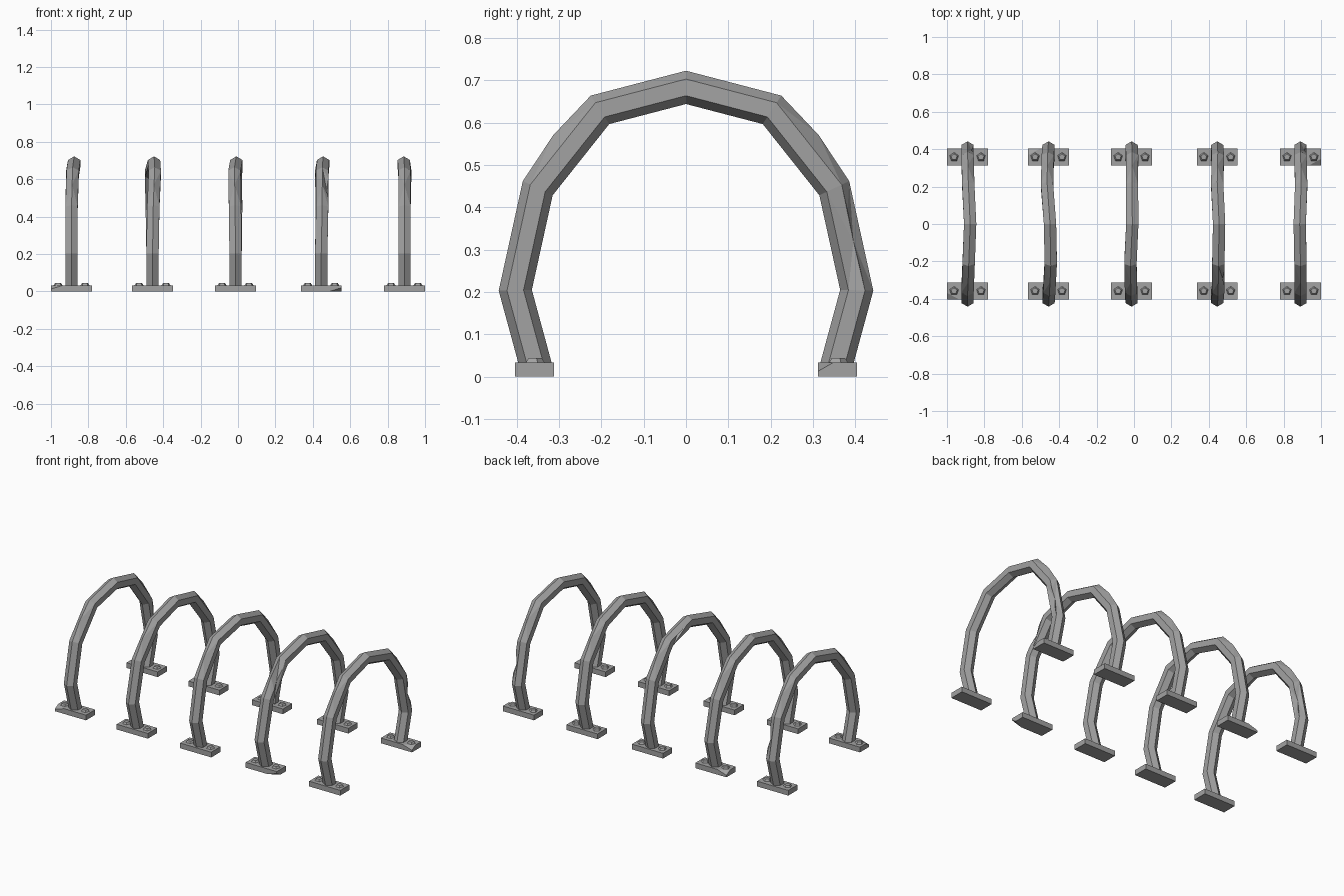
import bpy, bmesh
from math import cos, sin, pi
from mathutils import Vector

cube = bpy.data.objects.get("Cube")
if cube:
    bpy.data.objects.remove(cube)

GREY = (0.36, 0.36, 0.36, 1)
metal = bpy.data.materials.new("weathered_grey_metal")
metal.use_nodes = True
metal.diffuse_color = GREY
metal.node_tree.nodes["Principled BSDF"].inputs["Base Color"].default_value = GREY

CENTRES = [-0.89, -0.457, -0.013, 0.445, 0.89]
PLATE = Vector((0.218, 0.092, 0.033))
RADIUS = 0.038

# Half of the arch centreline as (y, z), foot to crown, then mirrored
HALF = [(-0.353, 0.02), (-0.403, 0.204), (-0.35, 0.445), (-0.203, 0.63)]
PATH = [Vector(p) for p in HALF + [(0, 0.683)] + [(-y, z) for y, z in reversed(HALF)]]

# Sideways bends of each arch along its path
BENDS = [
    [0, 0, 0, 0.006, 0.014, 0.004, 0, 0, 0],
    [0, 0, 0.004, 0.012, 0.008, -0.008, -0.004, 0, 0],
    [0, 0, -0.003, -0.006, 0.004, 0.002, 0.003, 0, 0],
    [0, 0, 0.005, 0.006, 0.01, 0, 0.003, 0, 0],
    [0, 0, 0, 0, -0.004, 0.004, 0, 0, 0],
]
# Dents per arch: (path segment, hexagon corner, sideways push)
DENTS = {0: [(6, 1, -0.012)], 2: [(4, 5, 0.02)], 3: [(2, 1, -0.01)], 4: [(6, 1, -0.014)]}


def finish(bm, name):
    bmesh.ops.recalc_face_normals(bm, faces=bm.faces)
    mesh = bpy.data.meshes.new(name)
    bm.to_mesh(mesh)
    bm.free()
    mesh.materials.append(metal)
    obj = bpy.data.objects.new(name, mesh)
    bpy.context.collection.objects.link(obj)


def shared_edge(a, b):
    return next(e for e in a.link_edges if e.other_vert(a) == b)


def push_edge(a, b, cuts, offset):
    """Split one edge evenly and move its middle vertex."""
    added = []
    for i in range(cuts):
        a = bmesh.utils.edge_split(shared_edge(a, b), a, 1 / (cuts + 1 - i))[1]
        added.append(a)
    added[cuts // 2].co += offset


def arch(index, x):
    bm = bmesh.new()
    rings = []
    last = len(PATH) - 1
    for i, p in enumerate(PATH):
        before = (p - PATH[max(i - 1, 0)]).normalized()
        after = (PATH[min(i + 1, last)] - p).normalized()
        tangent = (before + after).normalized()
        mitre = 1 / max(tangent.dot(after), tangent.dot(before))
        out = Vector((-tangent.y, tangent.x)) * mitre
        ring = []
        for k in range(6):
            r = RADIUS * cos(k * pi / 3)
            side = RADIUS * sin(k * pi / 3)
            ring.append(bm.verts.new((x + BENDS[index][i] + side, p.x + out.x * r, p.y + out.y * r)))
        rings.append(ring)
    for a, b in zip(rings, rings[1:]):
        for k in range(6):
            n = (k + 1) % 6
            bm.faces.new((a[k], a[n], b[n], b[k]))
    bm.faces.new(rings[0])
    bm.faces.new(rings[-1])
    # Swollen outer ridge at both shoulders
    for s, sign in ((2, -1), (5, 1)):
        push_edge(rings[s][0], rings[s + 1][0], 1, Vector((0, sign, 1)) * 0.008)
    for s, k, push in DENTS.get(index, []):
        push_edge(rings[s][k], rings[s + 1][k], 3, Vector((push, 0, -0.008)))
    bmesh.ops.triangulate(bm, faces=[f for f in bm.faces if len(f.verts) > 4])
    finish(bm, f"arch_{index + 1}")


# Chipped plate corners: (arch, end) -> signs of the corner in x, y, z
CHIPS = {(0, -1): (-1, -1, 1), (3, -1): (1, -1, -1), (4, 1): (1, -1, 1), (1, 1): (-1, 1, 1)}


def base_plate(index, x, end, label):
    bm = bmesh.new()
    bmesh.ops.create_cube(bm, size=1)
    bmesh.ops.scale(bm, vec=PLATE, verts=bm.verts)
    if (index, end) in CHIPS:
        sx, sy, sz = CHIPS[(index, end)]
        corner = Vector((sx * PLATE.x, sy * PLATE.y, sz * PLATE.z)) / 2
        normal = Vector((sx / 0.065, sy / 0.035, sz / 0.02))
        bmesh.ops.bisect_plane(bm, geom=bm.verts[:] + bm.edges[:] + bm.faces[:],
                               plane_co=corner - Vector((sx * 0.065, 0, 0)),
                               plane_no=normal.normalized(), clear_outer=True)
        bmesh.ops.holes_fill(bm, edges=[e for e in bm.edges if e.is_boundary], sides=0)
    bmesh.ops.translate(bm, vec=(x, end * 0.358, PLATE.z / 2), verts=bm.verts)
    finish(bm, f"{label}_base_plate_{index + 1}")


def bolt(index, x, end, side, label):
    bm = bmesh.new()
    bmesh.ops.create_cone(bm, cap_ends=True, segments=5, radius1=0.027, radius2=0.017, depth=0.014)
    bmesh.ops.translate(bm, vec=(x + side * 0.072, end * 0.358, PLATE.z + 0.004), verts=bm.verts)
    hand = "left" if side > 0 else "right"
    finish(bm, f"{label}_{hand}_bolt_{index + 1}")


for index, x in enumerate(CENTRES):
    arch(index, x)
    for end, label in ((-1, "front"), (1, "back")):
        base_plate(index, x, end, label)
        for side in (-1, 1):
            bolt(index, x, end, side, label)
